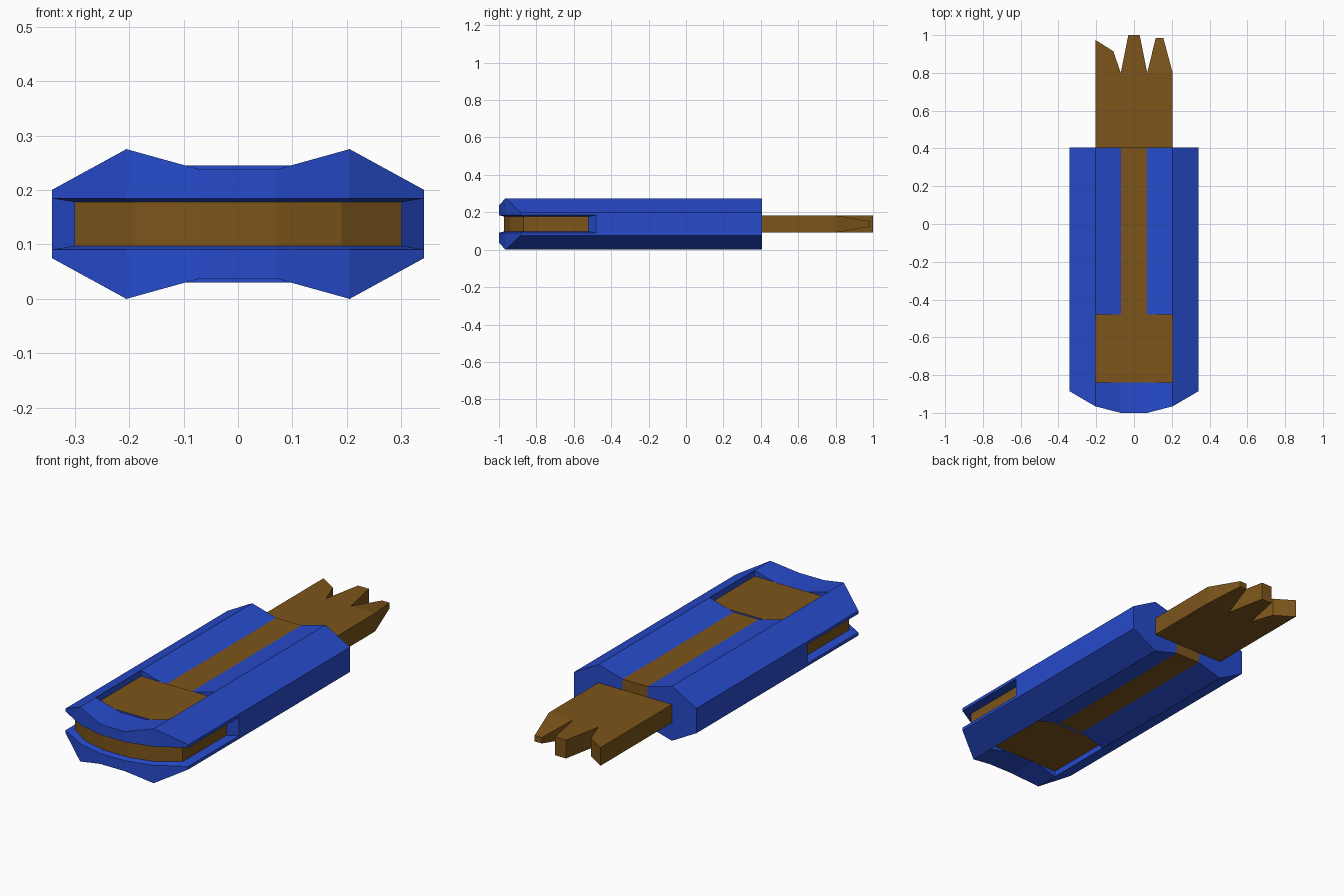
import bpy, bmesh

if "Cube" in bpy.data.objects:
    bpy.data.objects.remove(bpy.data.objects["Cube"])

CZ = 0.1375  # mid height of the whole model


def material(name, rgb):
    m = bpy.data.materials.new(name)
    m.diffuse_color = (*rgb, 1)
    m.use_nodes = True
    m.node_tree.nodes["Principled BSDF"].inputs["Base Color"].default_value = m.diffuse_color
    return m


BLUE = material("blue", (0.02, 0.07, 0.60))
BROWN = material("brown", (0.20, 0.09, 0.011))


def build(name, faces, mats):
    """faces: list of (points, material index), z measured from mid height."""
    bm = bmesh.new()
    cache = {}

    def vert(p):
        k = tuple(round(c, 4) for c in p)
        if k not in cache:
            cache[k] = bm.verts.new((k[0], k[1], k[2] + CZ))
        return cache[k]

    for pts, mat in faces:
        vs = list(dict.fromkeys(vert(p) for p in pts))
        if len(vs) > 2:
            bm.faces.new(vs).material_index = mat
    bmesh.ops.recalc_face_normals(bm, faces=bm.faces)
    me = bpy.data.meshes.new(name)
    bm.to_mesh(me)
    bm.free()
    for m in mats:
        me.materials.append(m)
    ob = bpy.data.objects.new(name, me)
    bpy.context.collection.objects.link(ob)
    return ob


# Sheath: columns across x, rows along y, mirrored top and bottom
X = [-0.342, -0.205, -0.07, 0.07, 0.205, 0.342]
H = [0.0625, 0.1375, 0.1, 0.1, 0.1375, 0.0625]
FRONT = [-0.885, -0.965, -1, -1, -0.965, -0.885]
ROWS = [None, -0.84, -0.48, 0.405]
# Inner outline of the tapered groove around the front
IN_X = [-0.30, -0.19, -0.07, 0.07, 0.19, 0.30]
IN_Y = [-0.87, -0.942, -0.973, -0.973, -0.942, -0.87]
OUT_Z, IN_Z, IN_BACK = 0.047, 0.04, -0.52


def y_at(i, j):
    return FRONT[i] if j == 0 else ROWS[j]


def top(i, j, s):
    return (X[i], y_at(i, j), s * H[i])


def floor(i, j, s):
    return (X[i], ROWS[j], s * 0.1)


def lip(i, j, s):
    return (X[i], y_at(i, j), s * OUT_Z)


def inner(i, s, back=False):
    return (IN_X[i], IN_BACK if back else IN_Y[i], s * IN_Z)


F = []
for s in (1, -1):
    for i in range(5):
        k = i + 1
        for j in range(3):
            if j == 1 and 0 < i < 4:
                # recess with its floor and end walls
                F.append(([floor(i, 1, s), floor(k, 1, s), floor(k, 2, s), floor(i, 2, s)], 0))
                for e in (1, 2):
                    F.append(([top(i, e, s), top(k, e, s), floor(k, e, s), floor(i, e, s)], 0))
            else:
                strip = int(i == 2 and j == 2)
                F.append(([top(i, j, s), top(k, j, s), top(k, j + 1, s), top(i, j + 1, s)], strip))
        # front edge and groove lip
        F.append(([top(i, 0, s), top(k, 0, s), lip(k, 0, s), lip(i, 0, s)], 0))
        F.append(([lip(i, 0, s), lip(k, 0, s), inner(k, s), inner(i, s)], 0))
    for i in (1, 4):
        F.append(([top(i, 1, s), top(i, 2, s), floor(i, 2, s), floor(i, 1, s)], 0))
    for i in (0, 5):
        F.append(([top(i, 0, s), top(i, 1, s), top(i, 2, s), lip(i, 2, s), lip(i, 0, s)], 0))
        F.append(([lip(i, 0, s), lip(i, 2, s), inner(i, s, True), inner(i, s)], 0))
for i in range(5):
    k = i + 1
    # back end and brown groove bottom
    F.append(([top(i, 3, 1), top(k, 3, 1), top(k, 3, -1), top(i, 3, -1)], int(i == 2)))
    F.append(([inner(i, 1), inner(k, 1), inner(k, -1), inner(i, -1)], 1))
for i in (0, 5):
    F.append(([top(i, 2, 1), top(i, 3, 1), top(i, 3, -1), top(i, 2, -1), lip(i, 2, -1), lip(i, 2, 1)], 0))
    F.append(([lip(i, 2, 1), lip(i, 2, -1), inner(i, -1, True), inner(i, 1, True)], 0))
    F.append(([inner(i, 1), inner(i, 1, True), inner(i, -1, True), inner(i, -1)], 1))
build("sheath", F, [BLUE, BROWN])


def prism(name, outline, heights, mats, side):
    up = [(x, y, h) for (x, y), h in zip(outline, heights)]
    dn = [(x, y, -h) for x, y, h in up]
    n = len(up)
    faces = [(up, 0), (dn, 0)]
    faces += [([up[a], up[(a + 1) % n], dn[(a + 1) % n], dn[a]], side) for a in range(n)]
    return build(name, faces, mats)


# Flat pad showing in the recess on both faces
prism("grip_pad", [(-0.205, -0.84), (0.205, -0.84), (0.205, -0.48), (-0.205, -0.48)],
      [0.1075] * 4, [BROWN, BLUE], 1)

# Blade with jagged end
BLADE = [(-0.205, 0.38), (0.205, 0.38), (0.205, 0.8), (0.07, 0.8), (0.03, 1),
         (-0.03, 1), (-0.07, 0.8), (-0.11, 0.915), (-0.205, 0.975)]
prism("blade", BLADE, [0.046] * len(BLADE), [BROWN], 0)

# Tapered tooth at the blade's end
prism("blade_tooth", [(0.07, 0.8), (0.205, 0.8), (0.155, 0.985), (0.115, 0.985)],
      [0.046, 0.046, 0.015, 0.015], [BROWN], 0)
